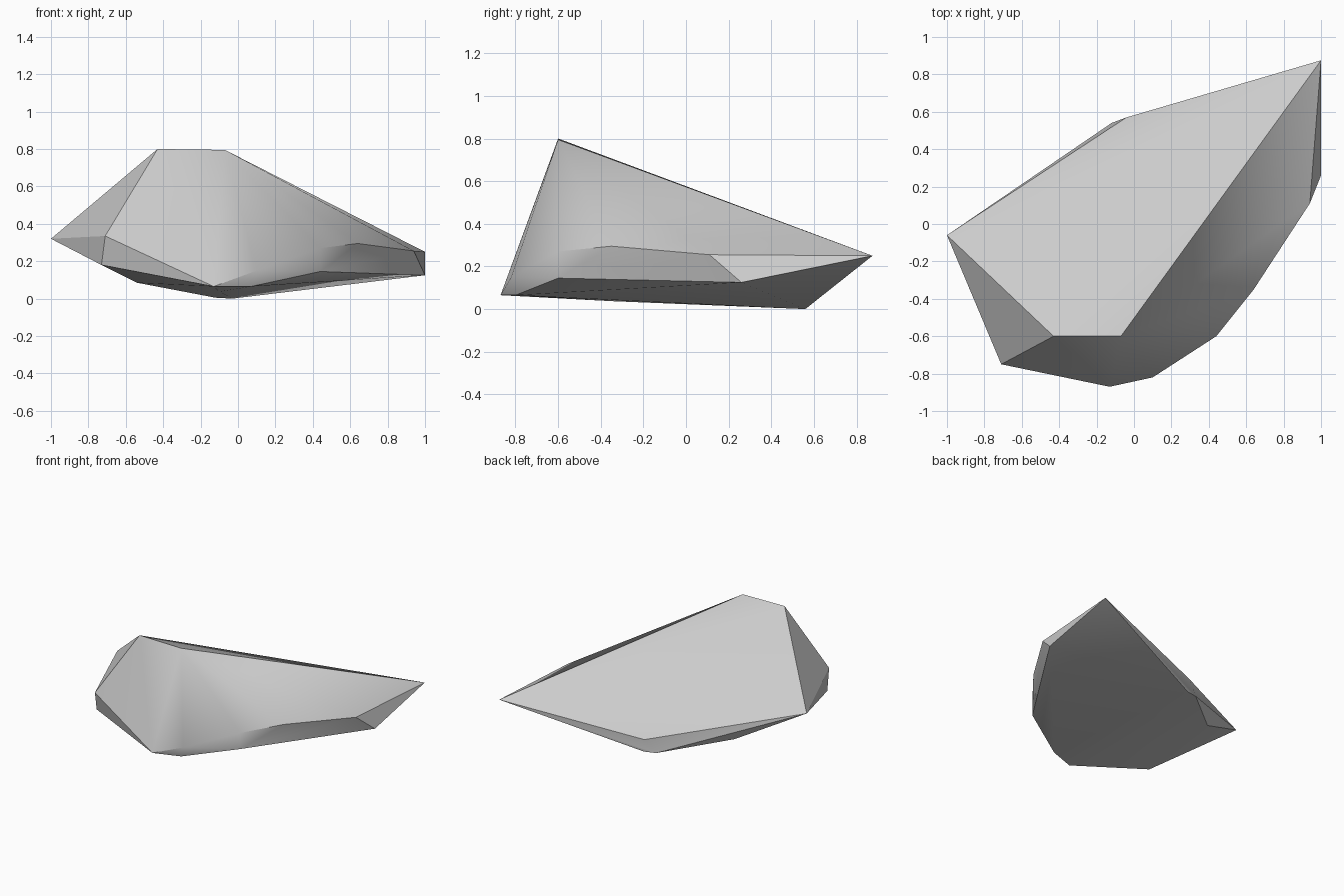
import bpy
import bmesh
from math import radians

default = bpy.data.objects.get("Cube")
if default:
    bpy.data.objects.remove(default, do_unlink=True)

# Corner points of the faceted stone, grouped by zone
crest = [(-.43, -.60, .80), (-.07, -.60, .795)]
rim = [(1, .875, .25), (-.04, .57, .10), (-1, -.06, .32), (-.71, -.75, .335)]
right_shoulder = [(.10, -.82, .15), (.44, -.60, .27), (.64, -.35, .295), (.94, .11, .255)]
lower_edge = [(-.73, -.70, .18), (-.13, -.87, .065), (.07, -.80, .065),
              (.44, -.60, .145), (1, .26, .125)]
base = [(-.54, .17, .085), (-.12, .54, .005), (-.03, .56, 0), (-.1, -.35, .037)]

# Wrap the corners in a convex skin
bm = bmesh.new()
for point in crest + rim + right_shoulder + lower_edge + base:
    bm.verts.new(point)
bmesh.ops.convex_hull(bm, input=bm.verts[:])
loose = [v for v in bm.verts if not v.link_faces]
bmesh.ops.delete(bm, geom=loose, context='VERTS')
bmesh.ops.recalc_face_normals(bm, faces=bm.faces[:])
mesh = bpy.data.meshes.new("rock")
bm.to_mesh(mesh)
bm.free()
rock = bpy.data.objects.new("rock", mesh)
bpy.context.collection.objects.link(rock)

# Plain grey stone
stone = bpy.data.materials.new("grey_stone")
stone.use_nodes = True
grey = (.6, .6, .6, 1)
stone.diffuse_color = grey
stone.node_tree.nodes["Principled BSDF"].inputs["Base Color"].default_value = grey
mesh.materials.append(stone)

# Soft facets with sharp main edges
bpy.ops.object.select_all(action='DESELECT')
rock.select_set(True)
bpy.context.view_layer.objects.active = rock
bpy.ops.object.shade_smooth_by_angle(angle=radians(30))
